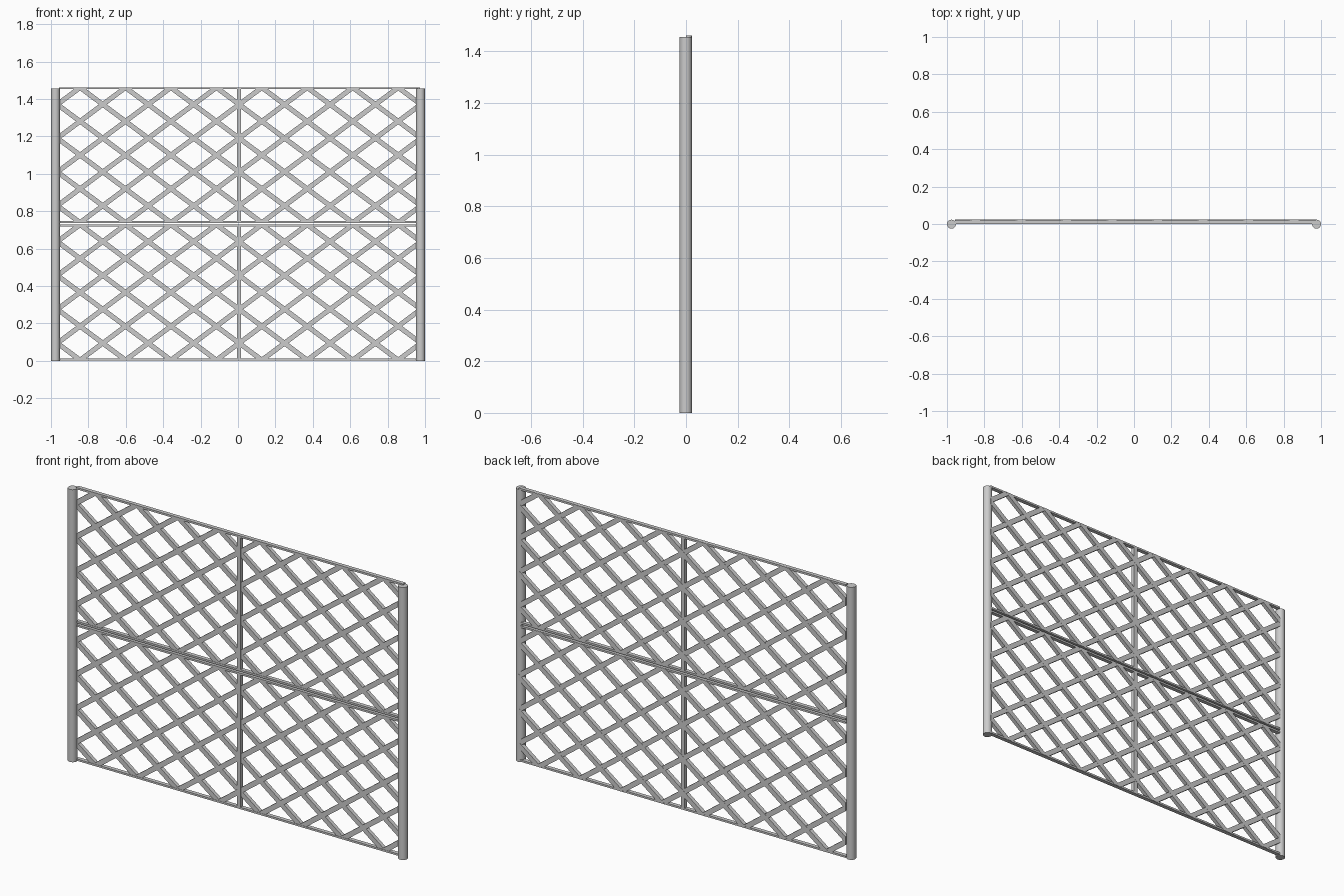
import bpy, bmesh, math
from mathutils import Vector, Matrix

if "Cube" in bpy.data.objects:
    bpy.data.objects.remove(bpy.data.objects["Cube"])

X0, X1 = -0.957, 0.974          # panel ends
Y0, Y1 = 0.0, 0.021             # frame depth
PITCH, SLAT_W = 0.243, 0.026    # diamond width, slat width
RAIL = 0.010


def finish(bm, name):
    me = bpy.data.meshes.new(name)
    bmesh.ops.recalc_face_normals(bm, faces=bm.faces)
    bm.to_mesh(me)
    bm.free()
    ob = bpy.data.objects.new(name, me)
    bpy.context.collection.objects.link(ob)
    return ob


def add_box(bm, lo, hi):
    lo, hi = Vector(lo), Vector(hi)
    mat = Matrix.Translation((lo + hi) / 2) @ Matrix.Diagonal((*(hi - lo), 1))
    return bmesh.ops.create_cube(bm, size=1, matrix=mat)


def clip(bm, co, no):
    # cut away the side the normal points to and cap the opening
    geom = bm.verts[:] + bm.edges[:] + bm.faces[:]
    cut = bmesh.ops.bisect_plane(bm, geom=geom, plane_co=co, plane_no=no, clear_outer=True)
    edges = [e for e in cut['geom_cut'] if isinstance(e, bmesh.types.BMEdge)]
    if edges:
        bmesh.ops.holes_fill(bm, edges=edges, sides=0)


def lattice(name, z0, z1, sign, ya, yb):
    # parallel slats of one direction, trimmed to the panel
    bm = bmesh.new()
    slope = sign * (z1 - z0) / (4 * PITCH)
    ang = math.atan(slope)
    zc = (z0 + z1) / 2
    for k in range(-7, 8):
        xc = 0.006 + (k + 0.5) * PITCH
        m = (Matrix.Translation((xc, (ya + yb) / 2, zc)) @ Matrix.Rotation(-ang, 4, 'Y')
             @ Matrix.Diagonal((1.6, yb - ya, SLAT_W, 1)))
        bmesh.ops.create_cube(bm, size=1, matrix=m)
    for co, no in (((X0, 0, 0), (-1, 0, 0)), ((X1, 0, 0), (1, 0, 0)),
                   ((0, 0, z0), (0, 0, -1)), ((0, 0, z1), (0, 0, 1))):
        clip(bm, co, no)
    return finish(bm, name)


# end posts
for side, x in (("left", -0.976), ("right", 0.976)):
    bpy.ops.mesh.primitive_cylinder_add(vertices=24, radius=0.024, depth=1.455,
                                        location=(x, -0.001, 0.7275))
    post = bpy.context.object
    post.name = side + "_post"
    bpy.ops.object.shade_smooth_by_angle()

# two stacked trellis panels
for part, z0, z1 in (("lower", 0.003, 0.729), ("upper", 0.738, 1.462)):
    # rails and centre bar
    bm = bmesh.new()
    add_box(bm, (X0, Y0, z0), (X1, Y1, z0 + RAIL))
    add_box(bm, (X0, Y0, z1 - RAIL), (X1, Y1, z1))
    add_box(bm, (-0.006, Y0, z0 + RAIL), (0.016, Y1, z1 - RAIL))
    finish(bm, part + "_frame")
    # crossing slats, nearly flush with each other
    lattice(part + "_rising_slats", z0 + 0.001, z1 - 0.001, 1, 0.0015, 0.0230)
    lattice(part + "_falling_slats", z0 + 0.001, z1 - 0.001, -1, 0.0020, 0.0225)
